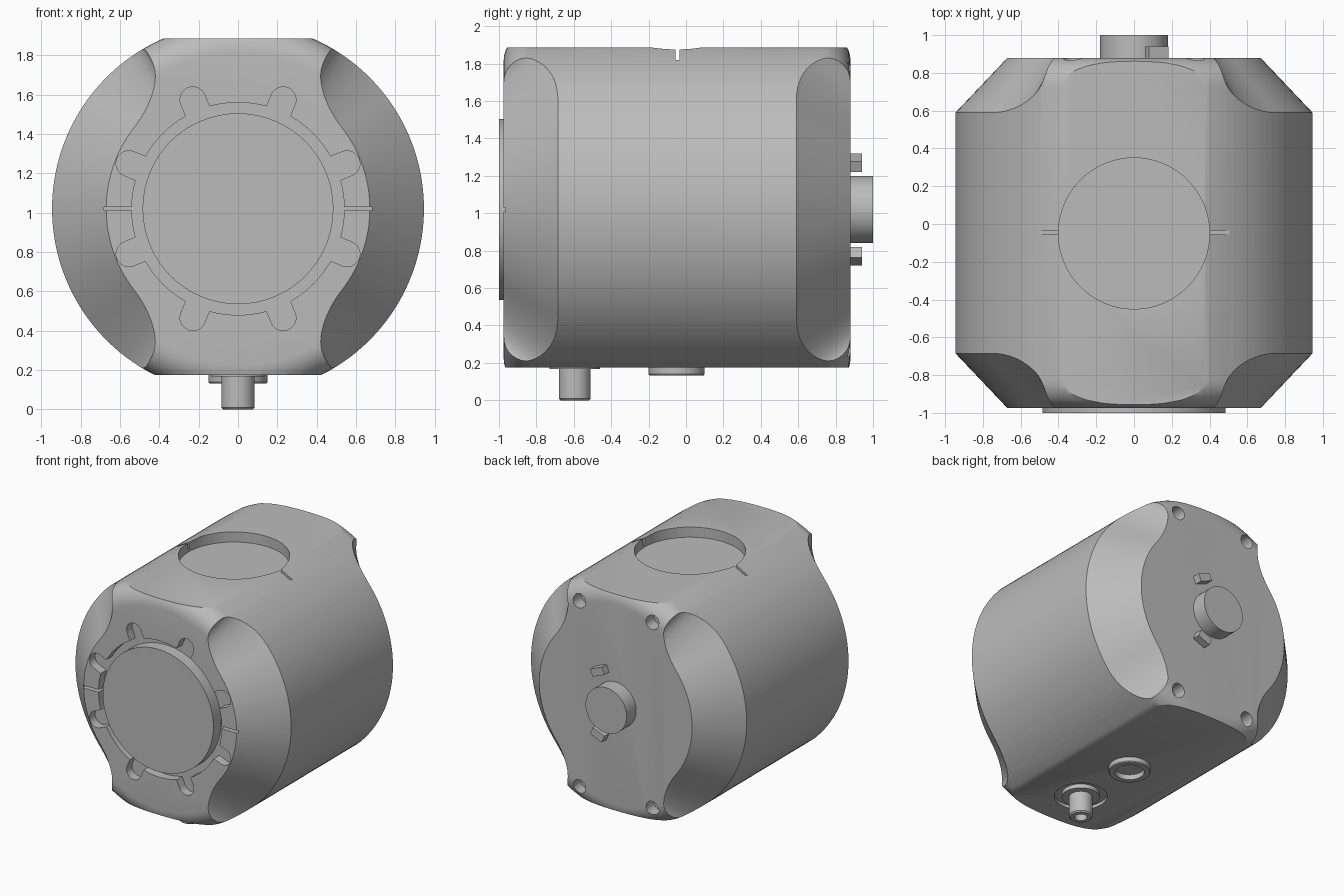
import bpy, bmesh
from math import sin, cos, pi, radians, sqrt, asin
from mathutils import Matrix, Vector

if "Cube" in bpy.data.objects:
    bpy.data.objects.remove(bpy.data.objects["Cube"])

AXIS = 1.02                  # height of the body axis
R = 0.945                    # body radius
FRONT, BACK = -0.975, 0.88
TOP, BOTTOM = 1.885, 0.175

grey = bpy.data.materials.new("plain grey")
grey.use_nodes = True
GREY = (0.5, 0.5, 0.5, 1)
grey.diffuse_color = GREY
grey.node_tree.nodes["Principled BSDF"].inputs["Base Color"].default_value = GREY


def finish(name, bm):
    bmesh.ops.recalc_face_normals(bm, faces=bm.faces)
    mesh = bpy.data.meshes.new(name)
    bm.to_mesh(mesh)
    bm.free()
    mesh.materials.append(grey)
    ob = bpy.data.objects.new(name, mesh)
    bpy.context.collection.objects.link(ob)
    return ob


def loft(name, rings):
    """Skin closed rings of points and cap both ends."""
    bm = bmesh.new()
    vs = [[bm.verts.new(p) for p in ring] for ring in rings]
    n = len(vs[0])
    for a, b in zip(vs, vs[1:]):
        for i in range(n):
            bm.faces.new((a[i], a[(i + 1) % n], b[(i + 1) % n], b[i]))
    bm.faces.new(vs[0])
    bm.faces.new(vs[-1])
    return finish(name, bm)


def lathe(name, profile, origin, axis="Z", seg=64):
    """Stack of circles from (radius, height) pairs along an axis."""
    rings = []
    for r, h in profile:
        ring = []
        for i in range(seg):
            c, s = r * cos(2 * pi * i / seg), r * sin(2 * pi * i / seg)
            ring.append(Vector(origin) + Vector((c, s, h) if axis == "Z" else (c, h, s)))
        rings.append(ring)
    return loft(name, rings)


def box(name, centre, size, turn=0):
    bm = bmesh.new()
    bmesh.ops.create_cube(bm, size=1, matrix=Matrix.Translation(centre)
                          @ Matrix.Rotation(turn, 4, "Y") @ Matrix.Diagonal((*size, 1)))
    return finish(name, bm)


def cut(target, cutter):
    mod = target.modifiers.new("cut", "BOOLEAN")
    mod.operation, mod.solver, mod.object = "DIFFERENCE", "EXACT", cutter
    bpy.context.view_layer.objects.active = target
    bpy.ops.object.modifier_apply(modifier=mod.name)
    bpy.data.objects.remove(cutter)


def smooth(ob):
    bpy.ops.object.select_all(action="DESELECT")
    ob.select_set(True)
    bpy.context.view_layer.objects.active = ob
    bpy.ops.object.shade_smooth_by_angle(angle=radians(30))


# Body: drum with rounded rims, flattened above and below
F = 0.15
arc = [(R - F + F * sin(a), F - F * cos(a)) for a in (pi / 2 * i / 8 for i in range(9))]
profile = [(r, FRONT + h) for r, h in arc] + [(r, BACK - h) for r, h in reversed(arc)]
body = lathe("body", profile, (0, 0, AXIS), "Y", 128)
for z in (TOP + 0.5, BOTTOM - 0.5):
    cut(body, box("flat_cutter", (0, 0, z), (3, 3, 1)))


# Scooped conical chamfers on both sides of both ends, with rounded ends
def scoop(side, end, inward):
    rings = []
    for i in range(-30, 31):
        deg = 60 * sin(pi / 2 * i / 30)
        t = min(1, max(0, (abs(deg) - 38) / 22))
        start = 0.67 + 0.21 * (1 - sqrt(1 - t * t))
        slope, lip, far = 0.29 / 0.275, 0.05, 1.3
        section = [(start - lip / slope, -lip), (far, (far - start) * slope), (far, -lip)]
        a = radians(deg)
        rings.append([(side * r * cos(a), end + inward * h, AXIS + r * sin(a)) for r, h in section])
    return loft("scoop_cutter", rings)


for side in (-1, 1):
    cut(body, scoop(side, FRONT, 1))
    cut(body, scoop(side, BACK, -1))

# Front recess: ring with eight rounded lobes
RING, LOBE, REACH, DEPTH = 0.54, 0.065, 0.60, 0.07
outline = []
half = asin(LOBE / RING)
for k in range(8):
    mid = radians(22.5 + 45 * k)
    outline.append((RING * cos(mid - half), RING * sin(mid - half)))
    for i in range(13):
        a = mid - pi / 2 + pi * i / 12
        outline.append((REACH * cos(mid) + LOBE * cos(a), REACH * sin(mid) + LOBE * sin(a)))
    for i in range(8):
        a = mid + half + (pi / 4 - 2 * half) * i / 8
        outline.append((RING * cos(a), RING * sin(a)))
cut(body, loft("recess_cutter", [[(x, y, AXIS + z) for x, z in outline]
                                 for y in (FRONT - 0.1, FRONT + DEPTH)]))

# Top recess, and small notches beside both recesses
cut(body, lathe("top_cutter", [(0.40, TOP - 0.08), (0.40, TOP + 0.1)], (0, -0.05, 0)))
for side in (-1, 1):
    cut(body, box("notch_cutter", (side * 0.605, FRONT, AXIS), (0.15, 0.13, 0.02)))
    cut(body, box("notch_cutter", (side * 0.445, -0.045, TOP), (0.13, 0.02, 0.13)))

# Screw holes in the back face
for x in (-0.32, 0.32):
    for z in (-0.735, 0.735):
        cut(body, lathe("hole_cutter", [(0.055, BACK - 0.1), (0.055, BACK + 0.1)],
                        (x, 0, AXIS + z), "Y", 24))

# Shallow seat under the body for the peg
PEG_Y = -0.595
cut(body, lathe("seat_cutter", [(0.19, -0.1), (0.19, BOTTOM + 0.025)], (0, PEG_Y, 0), seg=48))
smooth(body)

# Front disc
disc = lathe("front_disc", [(0.485, FRONT + 0.09), (0.485, -1.0)], (0, 0, AXIS), "Y", 64)
smooth(disc)

# Back knob and its two clips
knob = lathe("back_knob", [(0.18, BACK - 0.02), (0.18, 1.0)], (0, 0, AXIS), "Y", 48)
smooth(knob)
for name, s in (("upper_clip", 1), ("lower_clip", -1)):
    box(name, (0.12, BACK + 0.02, AXIS + s * 0.25), (0.11, 0.08, 0.06), s * radians(22))

# Peg under the body with a collar and a bore in its tip
collar = lathe("peg_collar", [(0.135, BOTTOM + 0.05), (0.135, BOTTOM - 0.007)], (0, PEG_Y, 0), seg=48)
smooth(collar)
peg = lathe("bottom_peg", [(0.085, BOTTOM + 0.04), (0.085, 0.01), (0.075, 0), (0.045, 0),
                           (0.045, 0.06)], (0, PEG_Y, 0), seg=48)
smooth(peg)

# Hollow ring socket under the body
socket = lathe("bottom_socket", [(0.15, BOTTOM + 0.03), (0.15, 0.14), (0.145, 0.133), (0.105, 0.133),
                                 (0.105, BOTTOM - 0.002)], (0, -0.05, 0), seg=48)
smooth(socket)
